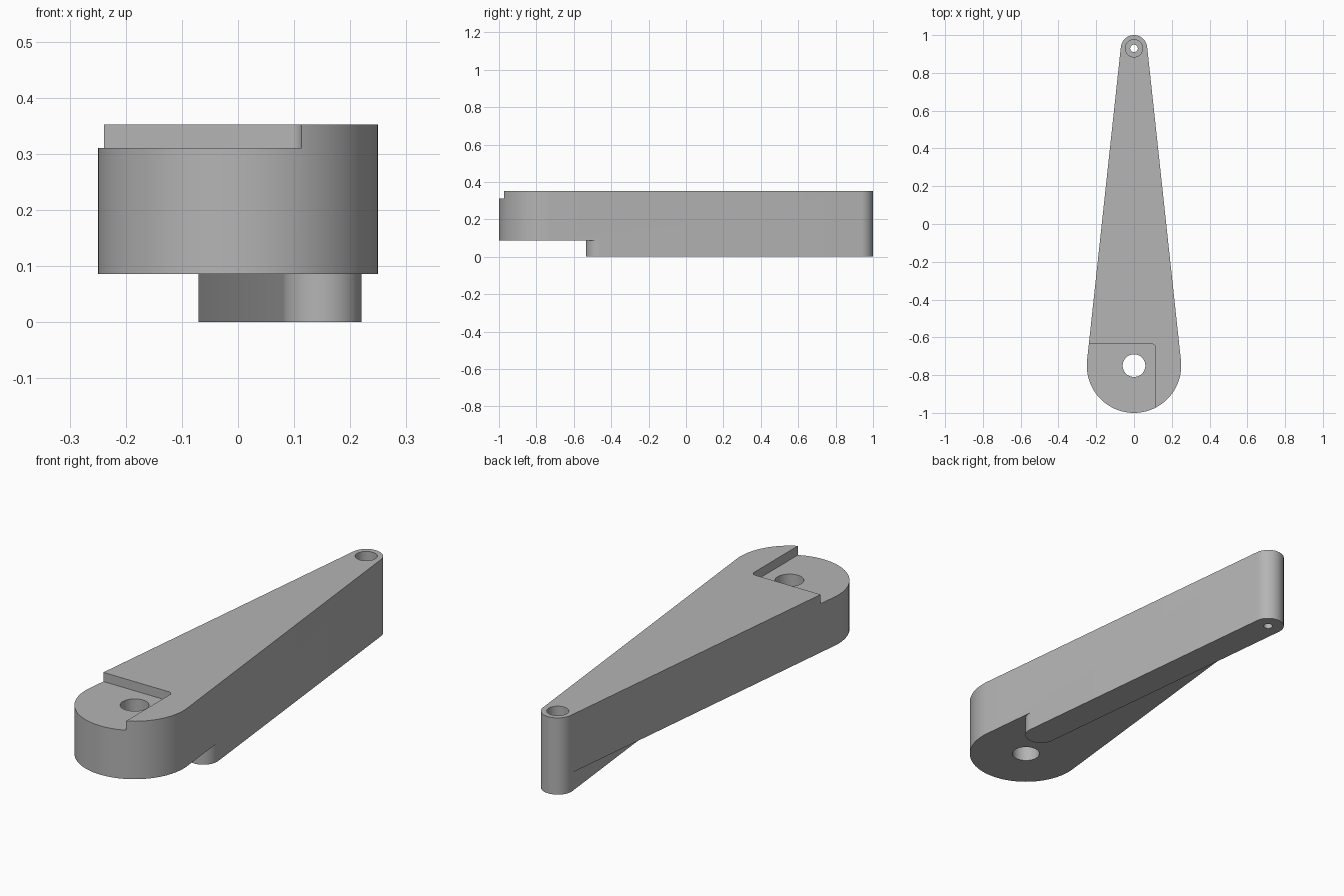
import bpy, bmesh, math

if "Cube" in bpy.data.objects:
    bpy.data.objects.remove(bpy.data.objects["Cube"])

# Main dimensions
BIG, BIG_R = (0.0, -0.75), 0.25
TIP, TIP_R = (0.0, 0.93), 0.07
HEIGHT, STEP, RECESS = 0.352, 0.086, 0.31
A = math.asin((BIG_R - TIP_R) / (TIP[1] - BIG[1]))   # taper angle of the sides

grey = bpy.data.materials.new("plain grey")
grey.diffuse_color = (0.46, 0.46, 0.46, 1)
grey.use_nodes = True
grey.node_tree.nodes["Principled BSDF"].inputs["Base Color"].default_value = grey.diffuse_color


def arc(c, r, a0, a1, n):
    return [(c[0] + r * math.cos(a0 + (a1 - a0) * i / n),
             c[1] + r * math.sin(a0 + (a1 - a0) * i / n)) for i in range(n + 1)]


def prism(name, outline, z0, z1):
    """Extrude a flat outline between two heights."""
    bm = bmesh.new()
    face = bm.faces.new([bm.verts.new((x, y, z0)) for x, y in outline])
    ext = bmesh.ops.extrude_face_region(bm, geom=[face])
    for v in ext["geom"]:
        if isinstance(v, bmesh.types.BMVert):
            v.co.z = z1
    bmesh.ops.recalc_face_normals(bm, faces=bm.faces)
    mesh = bpy.data.meshes.new(name)
    bm.to_mesh(mesh)
    bm.free()
    mesh.materials.append(grey)
    obj = bpy.data.objects.new(name, mesh)
    bpy.context.collection.objects.link(obj)
    return obj


def cylinder(name, c, r, z0, z1):
    return prism(name, arc(c, r, 0, 2 * math.pi, 48)[:-1], z0, z1)


# Tapered arm with two round ends
arm = prism("tapered_arm",
            arc(TIP, TIP_R, A, math.pi - A, 28) +
            arc(BIG, BIG_R, math.pi - A, 2 * math.pi + A, 48), 0, HEIGHT)

# Underside relief: leaves a slanted round-ended rib flush with the right side
length = 1.395 / math.cos(A)
rib_end = (TIP[0] + length * math.sin(A), TIP[1] - length * math.cos(A))
start = (TIP[0] - TIP_R * math.cos(A) - 0.3 * math.sin(A),
         TIP[1] - TIP_R * math.sin(A) + 0.3 * math.cos(A))
relief = prism("underside_relief_cutter",
               [start] + arc(rib_end, TIP_R, math.pi + A, 2 * math.pi + A, 24) +
               [(0.6, rib_end[1] + 0.05), (0.6, -1.3), (-0.6, -1.3), (-0.6, start[1])],
               -0.1, STEP)

# Shallow corner recess on top of the big end
recess = prism("top_recess_cutter",
               [(-0.6, -1.3), (0.113, -1.3)] +
               arc((0.093, -0.655), 0.02, 0, math.pi / 2, 8) + [(-0.6, -0.635)],
               RECESS, 0.6)

# Pivot hole, and counterbored screw hole in the tip
pivot = cylinder("pivot_hole_cutter", BIG, 0.06, -0.2, 0.6)
bore = cylinder("counterbore_cutter", TIP, 0.046, STEP, 0.6)
screw = cylinder("screw_hole_cutter", TIP, 0.02, -0.2, 0.5)

bpy.context.view_layer.objects.active = arm
for cutter in (relief, recess, pivot, bore, screw):
    cutter.hide_render = True
    mod = arm.modifiers.new(cutter.name, "BOOLEAN")
    mod.operation, mod.solver, mod.object = "DIFFERENCE", "EXACT", cutter
    bpy.ops.object.modifier_apply(modifier=mod.name)
    bpy.data.objects.remove(cutter)

bpy.ops.object.select_all(action="DESELECT")
arm.select_set(True)
bpy.ops.object.shade_smooth_by_angle(angle=math.radians(30))
